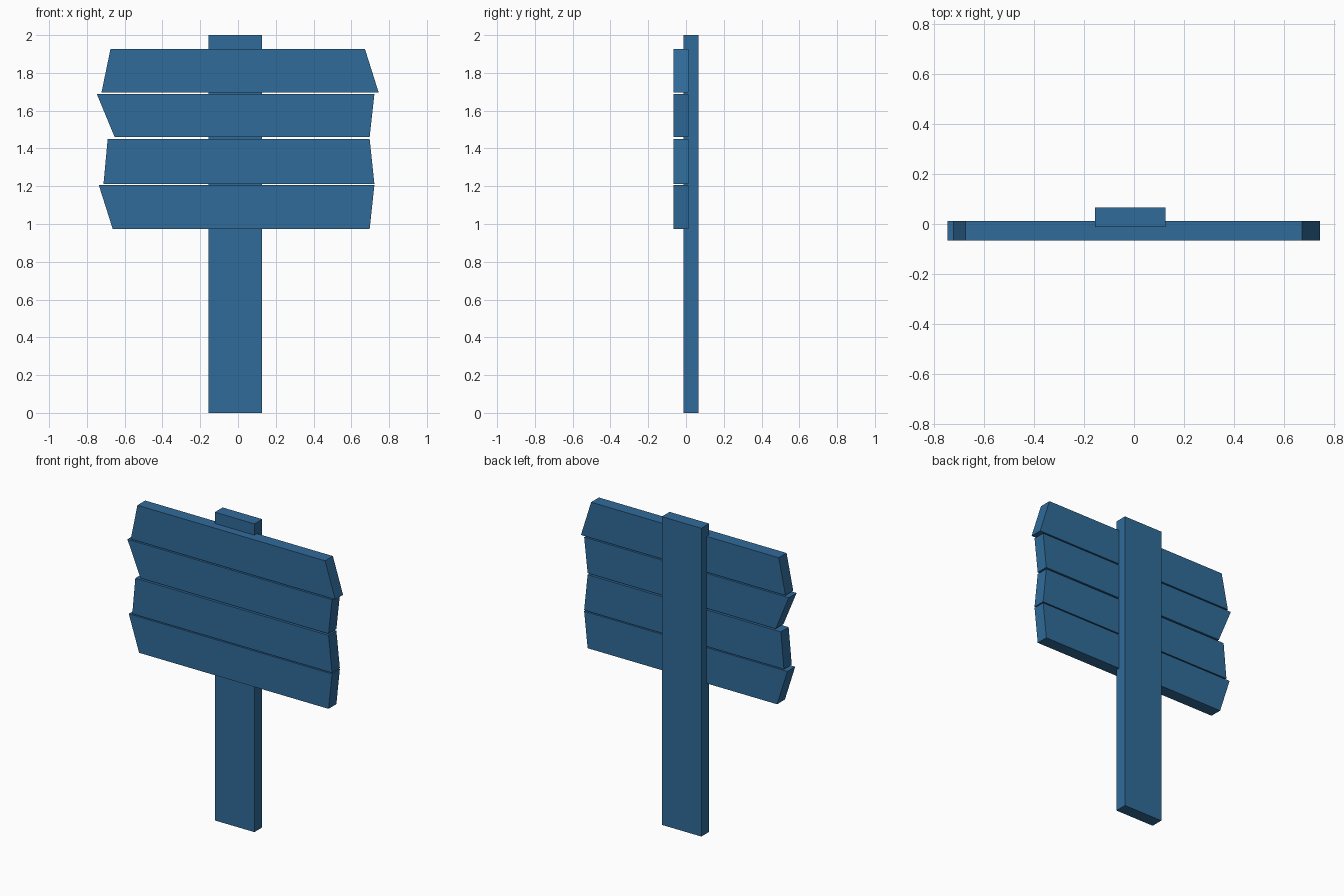
import bpy
import bmesh

cube = bpy.data.objects.get("Cube")
if cube:
    bpy.data.objects.remove(cube, do_unlink=True)

BLUE = (0.03, 0.147, 0.32, 1.0)
paint = bpy.data.materials.new("blue_paint")
paint.use_nodes = True
paint.diffuse_color = BLUE
bsdf = next(n for n in paint.node_tree.nodes if n.type == "BSDF_PRINCIPLED")
bsdf.inputs["Base Color"].default_value = BLUE


def plank(name, outline, y_front, y_back):
    """Extrude a front-facing (x, z) outline back along y."""
    bm = bmesh.new()
    face = bm.faces.new([bm.verts.new((x, y_front, z)) for x, z in outline])
    result = bmesh.ops.extrude_face_region(bm, geom=[face], use_keep_orig=True)
    moved = [v for v in result["geom"] if isinstance(v, bmesh.types.BMVert)]
    bmesh.ops.translate(bm, verts=moved, vec=(0, y_back - y_front, 0))
    bmesh.ops.recalc_face_normals(bm, faces=bm.faces[:])
    mesh = bpy.data.meshes.new(name)
    bm.to_mesh(mesh)
    bm.free()
    mesh.materials.append(paint)
    obj = bpy.data.objects.new(name, mesh)
    bpy.context.collection.objects.link(obj)
    return obj


# Upright post
plank("post", [(-0.157, 0), (0.127, 0), (0.127, 2), (-0.157, 2)], -0.013, 0.067)

# Sign boards with slanted ends: bottom z, top z, bottom x range, top x range
boards = {
    "top_board": (1.695, 1.927, (-0.723, 0.745), (-0.675, 0.672)),
    "upper_board": (1.46, 1.687, (-0.653, 0.697), (-0.747, 0.722)),
    "lower_board": (1.213, 1.45, (-0.712, 0.722), (-0.69, 0.697)),
    "bottom_board": (0.973, 1.206, (-0.663, 0.697), (-0.737, 0.722)),
}
for name, (low, high, base, top) in boards.items():
    outline = [(base[0], low), (base[1], low), (top[1], high), (top[0], high)]
    plank(name, outline, -0.067, 0.013)
